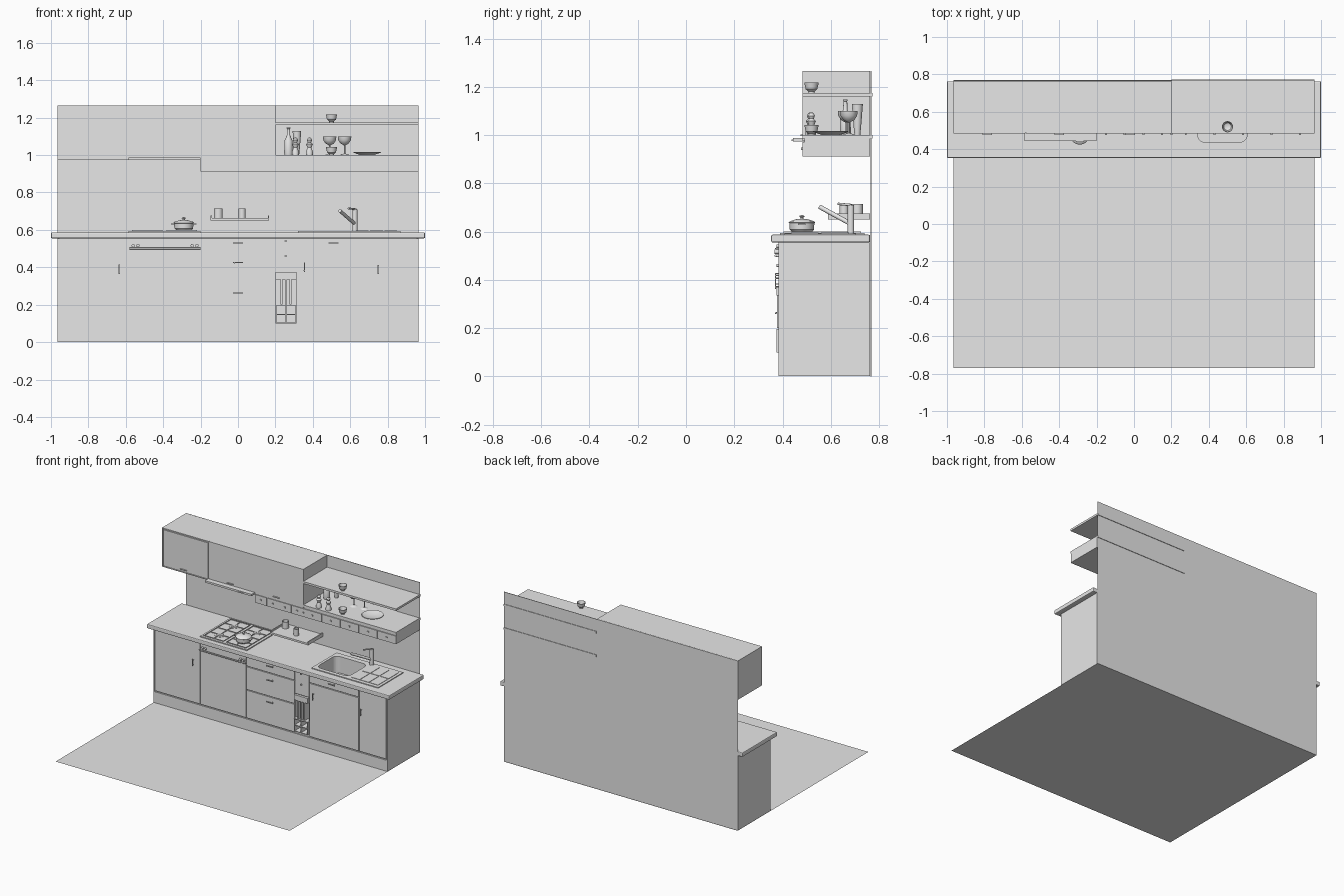
import bpy, bmesh, math
from mathutils import Vector, Matrix

if "Cube" in bpy.data.objects:
    bpy.data.objects.remove(bpy.data.objects["Cube"])

grey = bpy.data.materials.new("plain grey")
grey.use_nodes = True
grey.diffuse_color = (0.8, 0.8, 0.8, 1)
grey.node_tree.nodes["Principled BSDF"].inputs["Base Color"].default_value = (0.8, 0.8, 0.8, 1)
smooth_parts = []


def finish(name, bm, smooth=False):
    bmesh.ops.recalc_face_normals(bm, faces=bm.faces)
    me = bpy.data.meshes.new(name)
    bm.to_mesh(me)
    bm.free()
    ob = bpy.data.objects.new(name, me)
    me.materials.append(grey)
    bpy.context.scene.collection.objects.link(ob)
    if smooth:
        smooth_parts.append(ob)
    return ob


def boxes(name, *specs):
    """One object from boxes given as (x0, x1, y0, y1, z0, z1)."""
    bm = bmesh.new()
    for x0, x1, y0, y1, z0, z1 in specs:
        m = Matrix.Translation(((x0 + x1) / 2, (y0 + y1) / 2, (z0 + z1) / 2))
        bmesh.ops.create_cube(bm, size=1, matrix=m @ Matrix.Diagonal((x1 - x0, y1 - y0, z1 - z0, 1)))
    return finish(name, bm)


def lathe(name, x, y, z, profile, steps=24):
    """Turn a (radius, height) profile about a vertical axis."""
    bm = bmesh.new()
    vs = [bm.verts.new((r, 0, h)) for r, h in profile]
    es = [bm.edges.new(p) for p in zip(vs, vs[1:])]
    bmesh.ops.spin(bm, geom=vs + es, cent=(0, 0, 0), axis=(0, 0, 1), angle=2 * math.pi, steps=steps)
    bmesh.ops.remove_doubles(bm, verts=bm.verts, dist=1e-5)
    bmesh.ops.translate(bm, verts=bm.verts, vec=(x, y, z))
    return finish(name, bm, True)


def rods(name, radius, *ends, segments=16):
    """One object from round rods given as (start, end)."""
    bm = bmesh.new()
    for a, b in ends:
        a, b = Vector(a), Vector(b)
        rot = (b - a).to_track_quat('Z', 'Y').to_matrix().to_4x4()
        bmesh.ops.create_cone(bm, cap_ends=True, segments=segments, radius1=radius, radius2=radius,
                              depth=(b - a).length, matrix=Matrix.Translation((a + b) / 2) @ rot)
    return finish(name, bm, True)


# Room: floor and back wall
bm = bmesh.new()
bmesh.ops.create_grid(bm, x_segments=1, y_segments=1, size=1, matrix=Matrix.Diagonal((0.965, 0.77, 1, 1)))
finish("floor", bm)
boxes("back_wall", (-0.965, 0.965, 0.764, 0.768, 0, 1.265))

# Base cabinet bodies, with a niche left open between them
F, B, C = 0.383, 0.763, 0.391
boxes("plinth", (-0.965, 0.965, F, B, 0.001, 0.083))
boxes("left_body", (-0.955, 0.2, C, B, 0.083, 0.555))
right_body = boxes("right_body", (0.312, 0.955, C, B, 0.083, 0.555))
boxes("niche_body", (0.2, 0.312, C, B, 0.375, 0.555), (0.2, 0.312, 0.62, B, 0.083, 0.375),
      (0.2, 0.312, C, 0.62, 0.083, 0.1))
boxes("side_panels", *[(s * 0.96 - 0.005, s * 0.96 + 0.005, F, B, 0.083, 0.555) for s in (-1, 1)])
counter = boxes("countertop", (-1, 1, 0.353, B, 0.555, 0.587))
bev = counter.modifiers.new("edge", 'BEVEL')
bev.width, bev.segments = 0.006, 2

# Door and drawer fronts with narrow gaps
G = 0.003
fronts = [("left_door", -0.955, -0.58, 0.088, 0.55), ("oven_door", -0.58, -0.2, 0.088, 0.49),
          ("top_drawer", -0.2, 0.2, 0.475, 0.55), ("middle_drawer", -0.2, 0.2, 0.3, 0.475),
          ("bottom_drawer", -0.2, 0.2, 0.088, 0.3), ("niche_panel", 0.2, 0.32, 0.378, 0.55),
          ("sink_door", 0.32, 0.73, 0.088, 0.49), ("sink_drawer", 0.32, 0.73, 0.49, 0.55),
          ("right_door", 0.73, 0.955, 0.088, 0.55)]
for name, x0, x1, z0, z1 in fronts:
    boxes(name, (x0 + G, x1 - G, F, C, z0 + G, z1 - G))


def handle(name, x, z, dx, dz):
    """Slim bar pull on two short posts."""
    posts = [(x + s * dx * 0.7 - 0.002, x + s * dx * 0.7 + 0.002, 0.372, F,
              z + s * dz * 0.7 - 0.002, z + s * dz * 0.7 + 0.002) for s in (-1, 1)]
    boxes(name, (x - dx, x + dx, 0.368, 0.373, z - dz, z + dz), *posts)


for i, (x, z) in enumerate([(0, 0.53), (0, 0.425), (0, 0.262), (0.51, 0.53)]):
    handle(f"drawer_handle_{i + 1}", x, z, 0.026, 0.003)
for i, (x, z) in enumerate([(-0.635, 0.39), (0.355, 0.40), (0.75, 0.388)]):
    handle(f"door_handle_{i + 1}", x, z, 0.003, 0.025)

# Oven control strip, knobs and handle bar
boxes("oven_controls", (-0.577, -0.203, F, C, 0.495, 0.547))
rods("oven_knobs", 0.009, *[((x, 0.367, 0.516), (x, F, 0.516)) for x in (-0.56, -0.535, -0.245, -0.22)])
rods("oven_handle", 0.005, ((-0.58, 0.371, 0.5), (-0.2, 0.371, 0.5)),
     *[((x, 0.371, 0.5), (x, C, 0.5)) for x in (-0.57, -0.21)])

# Rack in the niche: top rail, hanging slats and four cubby holes
boxes("rack_rail", (0.2, 0.312, 0.375, 0.5, 0.335, 0.374))
boxes("rack_slats", *[(x - 0.005, x + 0.005, 0.377, 0.58, 0.2, 0.335) for x in (0.232, 0.256, 0.28)])
boxes("rack_cubbies", *[(0.2, 0.312, 0.375, 0.62, z, z + 0.005) for z in (0.1, 0.145, 0.192)],
      *[(x, x + 0.005, 0.375, 0.62, 0.1, 0.195) for x in (0.2, 0.253, 0.307)])
rods("rack_knobs", 0.006, *[((0.255, 0.374, z), (0.255, F, z)) for z in (0.54, 0.46)])

# Sink plate with raised draining pads, bowl cut down through the worktop
plate = boxes("sink_plate", (0.32, 0.87, 0.408, 0.705, 0.586, 0.593))
boxes("drainer_pads", *[(0.63 + i * 0.076, 0.698 + i * 0.076, 0.435 + j * 0.125, 0.55 + j * 0.125, 0.592, 0.596)
                        for i in range(3) for j in range(2)])
cutter = boxes("bowl_cutter", (0.34, 0.605, 0.437, 0.665, 0.47, 0.64))
cutter.hide_render = True
bm = bmesh.new()
bm.from_mesh(cutter.data)
upright = [e for e in bm.edges if abs(e.verts[0].co.z - e.verts[1].co.z) > 0.1]
bmesh.ops.bevel(bm, geom=upright, offset=0.04, segments=6, affect='EDGES', profile=0.5)
bm.to_mesh(cutter.data)
bm.free()
for ob in (counter, right_body, plate):
    cut = ob.modifiers.new("bowl", 'BOOLEAN')
    cut.object, cut.operation, cut.solver = cutter, 'DIFFERENCE', 'EXACT'
    bpy.context.view_layer.objects.active = ob
    for m in list(ob.modifiers):
        bpy.ops.object.modifier_apply(modifier=m.name)
bpy.data.objects.remove(cutter)
lathe("sink_drain", 0.47, 0.55, 0.47, [(0, 0.004), (0.018, 0.004), (0.022, 0)])

# Tap: post, slanted spout and lever
rods("tap_post", 0.014, ((0.625, 0.683, 0.59), (0.625, 0.683, 0.71)))
rods("tap_spout", 0.0095, ((0.625, 0.683, 0.632), (0.545, 0.555, 0.702)))
rods("tap_lever", 0.005, ((0.63, 0.685, 0.71), (0.59, 0.63, 0.715)))

# Hob with burners and grates
boxes("hob_plate", (-0.585, -0.2, 0.39, 0.74, 0.586, 0.594))
for i, x in enumerate((-0.485, -0.3)):
    for j, y in enumerate((0.48, 0.65)):
        lathe(f"burner_{i}_{j}", x, y, 0.593, [(0.036, 0), (0.036, 0.003), (0.024, 0.003), (0.022, 0.006), (0, 0.006)])
bars = [(x + o - 0.002, x + o + 0.002, 0.405, 0.725, 0.595, 0.6) for x in (-0.485, -0.3) for o in (-0.08, 0, 0.08)]
bars += [(x - 0.08, x + 0.08, y - 0.002, y + 0.002, 0.595, 0.6) for x in (-0.485, -0.3)
         for y in (0.407, 0.48, 0.565, 0.65, 0.723)]
boxes("hob_grates", *bars)

# Cooking pot with lid and two ears
lathe("pot", -0.29, 0.48, 0.6, [(0, 0), (0.042, 0), (0.05, 0.008), (0.052, 0.035), (0.055, 0.037), (0.05, 0.043),
                               (0.025, 0.051), (0.006, 0.053), (0.006, 0.058), (0.011, 0.062), (0.009, 0.067), (0, 0.068)], 32)
boxes("pot_ears", *[(-0.29 + s * 0.058 - 0.009, -0.29 + s * 0.058 + 0.009, 0.465, 0.495, 0.628, 0.633) for s in (-1, 1)])

# Small wall shelf with two tumblers
boxes("small_shelf", (-0.145, 0.165, 0.588, B, 0.65, 0.664), (-0.147, -0.14, 0.588, B, 0.65, 0.676),
      (0.16, 0.167, 0.588, B, 0.65, 0.676))
for name, x, y, r in (("wide_tumbler", -0.105, 0.71, 0.023), ("narrow_tumbler", 0.022, 0.655, 0.018)):
    lathe(name, x, y, 0.664, [(0, 0), (r, 0), (r, 0.05), (r - 0.003, 0.05), (r - 0.003, 0.006), (0, 0.006)])

# Upper cabinet: body, framed left door, wide front and pulls
U, V = 0.483, 0.49
boxes("upper_body", (-0.965, 0.195, V, B, 0.975, 1.265))
boxes("upper_frame", (-0.965, -0.958, U, V, 0.975, 1.265), (-0.958, -0.58, U, V, 1.26, 1.265),
      (-0.958, -0.58, U, V, 0.975, 0.98))
boxes("upper_left_door", (-0.95, -0.585, U, V, 0.987, 1.253))
boxes("upper_wide_front", (-0.578, 0.19, U, V, 0.975, 1.265))
boxes("upper_end_panel", (0.19, 0.2, U, B, 0.975, 1.265))
boxes("upper_pulls", *[(x - 0.026, x + 0.026, 0.475, U, 0.997, 1.002) for x in (-0.785, -0.4, -0.02)])
boxes("hood_plate", (-0.585, -0.2, 0.444, 0.72, 0.973, 0.987))
boxes("hood_knob", (-0.31, -0.27, 0.438, 0.446, 0.976, 0.982))

# Spice drawer rail under the cabinet and shelves
boxes("rail_body", (-0.2, 0.965, V, B, 0.912, 0.975), (0.2, 0.965, V, B, 0.975, 0.985))
edges = [-0.2 + 0.1 * i for i in range(5)] + [0.2 + 0.153 * i for i in range(6)]
for i, (a, b) in enumerate(zip(edges, edges[1:])):
    boxes(f"rail_drawer_{i + 1}", (a + 0.002, b - 0.002, U, V, 0.912, 0.972),
          ((a + b) / 2 - 0.005, (a + b) / 2 + 0.005, U - 0.006, U, 0.938, 0.948))
for name, z in (("lower_shelf", 0.985), ("upper_shelf", 1.16)):
    boxes(name, (0.2, 0.965, U, 0.772, z, z + 0.015))

# Crockery on the shelves
bowl = [(0, 0), (0.013, 0), (0.013, 0.005), (0.024, 0.015), (0.03, 0.042), (0.027, 0.042), (0.02, 0.017), (0, 0.009)]
lathe("upper_bowl", 0.5, 0.52, 1.175, bowl)
lathe("lower_bowl", 0.5, 0.52, 1.0, bowl)
lathe("bottle", 0.27, 0.66, 1.0, [(0, 0), (0.021, 0), (0.023, 0.01), (0.022, 0.075), (0.009, 0.105),
                                  (0.008, 0.14), (0.01, 0.142), (0.01, 0.147), (0, 0.147)])
lathe("vase", 0.315, 0.71, 1.0, [(0, 0), (0.012, 0), (0.015, 0.03), (0.023, 0.128), (0.021, 0.128), (0.012, 0.03), (0, 0.01)])
mill = [(0, 0), (0.019, 0), (0.019, 0.015), (0.011, 0.04), (0.018, 0.058), (0.009, 0.068), (0.014, 0.08), (0.008, 0.092), (0, 0.094)]
for i, (x, y) in enumerate(((0.307, 0.515), (0.382, 0.52))):
    lathe(f"pepper_mill_{i + 1}", x, y, 1.0, mill)
goblet = [(0, 0), (0.026, 0), (0.02, 0.003), (0.004, 0.008), (0.004, 0.052), (0.022, 0.062), (0.034, 0.08),
          (0.036, 0.1), (0.034, 0.1), (0.031, 0.081), (0.02, 0.065), (0, 0.059)]
for i, (x, y) in enumerate(((0.49, 0.665), (0.57, 0.675))):
    lathe(f"goblet_{i + 1}", x, y, 1.0, goblet)
lathe("serving_plate", 0.69, 0.6, 1.0, [(0, 0), (0.035, 0), (0.075, 0.014), (0.073, 0.016), (0.034, 0.004), (0, 0.004)], 32)

# Smooth the turned and round parts, keeping edges sharp
bpy.ops.object.select_all(action='DESELECT')
for ob in smooth_parts:
    ob.select_set(True)
bpy.context.view_layer.objects.active = smooth_parts[0]
bpy.ops.object.shade_smooth_by_angle(angle=math.radians(35))
